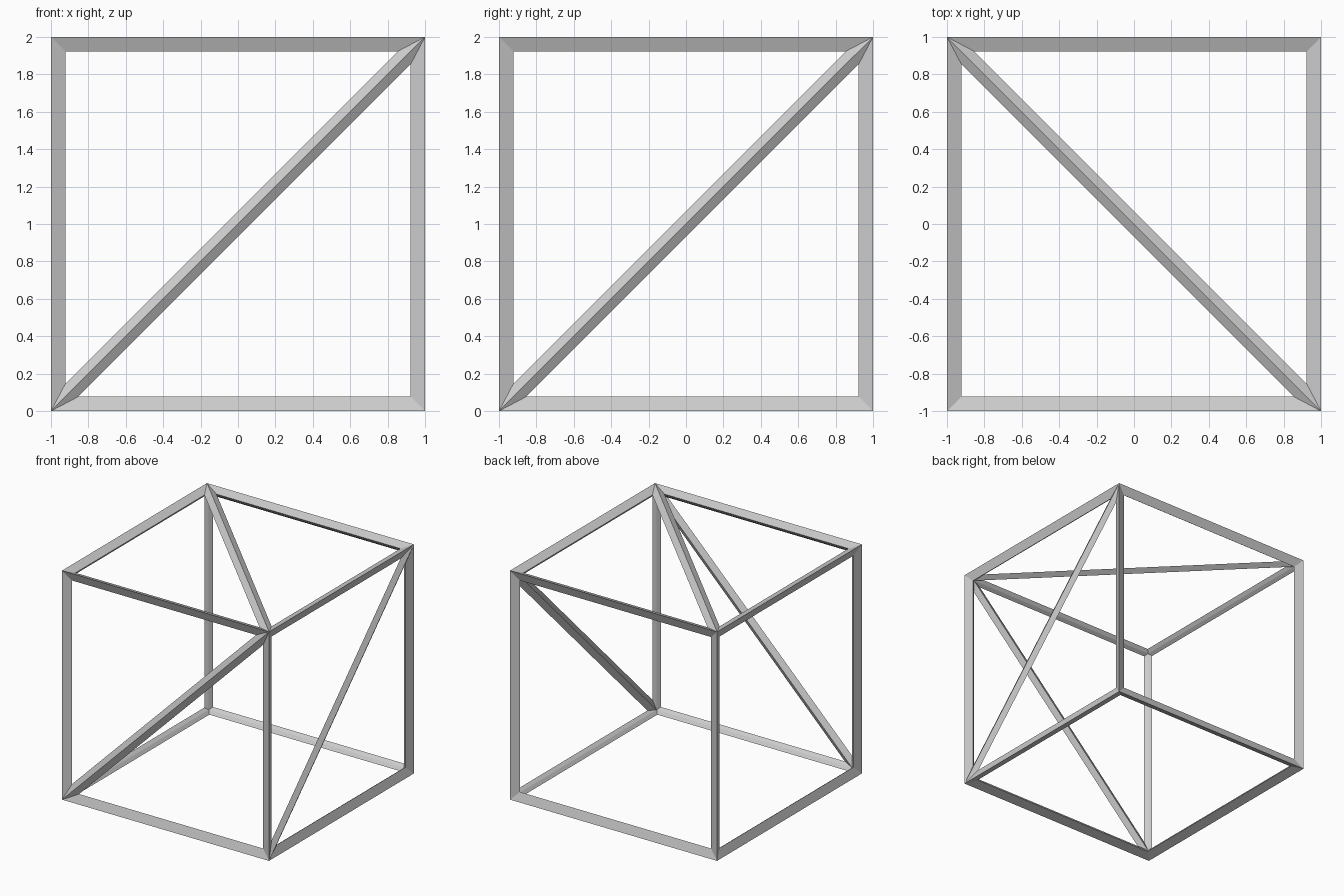
import bpy
import bmesh
from math import sqrt
from mathutils import Matrix, Vector

if "Cube" in bpy.data.objects:
    bpy.data.objects.remove(bpy.data.objects["Cube"])

THICK = 0.0972                        # strut thickness
HALF = 1 - THICK / (2 * sqrt(3))      # half size of the cube running through the strut centres

# Cube cage, centred so the finished frame stands on z = 0
bm = bmesh.new()
bmesh.ops.create_cube(bm, size=2 * HALF, matrix=Matrix.Translation((0, 0, 1)))


def corner(x, y, z):
    target = Vector((x, y, z + 1))
    return min(bm.verts, key=lambda v: (v.co - target).length)


# Diagonal braces on the front, right and top faces
for a, b in [((-1, -1, -1), (1, -1, 1)),
             ((1, -1, -1), (1, 1, 1)),
             ((-1, 1, 1), (1, -1, 1))]:
    bmesh.ops.connect_verts(bm, verts=[corner(*a), corner(*b)])
bm.normal_update()

mesh = bpy.data.meshes.new("cube_frame")
bm.to_mesh(mesh)
bm.free()
frame = bpy.data.objects.new("cube_frame", mesh)
bpy.context.collection.objects.link(frame)

# Turn every edge into a diamond-section strut
wire = frame.modifiers.new("struts", 'WIREFRAME')
wire.thickness = THICK
wire.offset = 0
wire.use_even_offset = True
wire.use_replace = True
